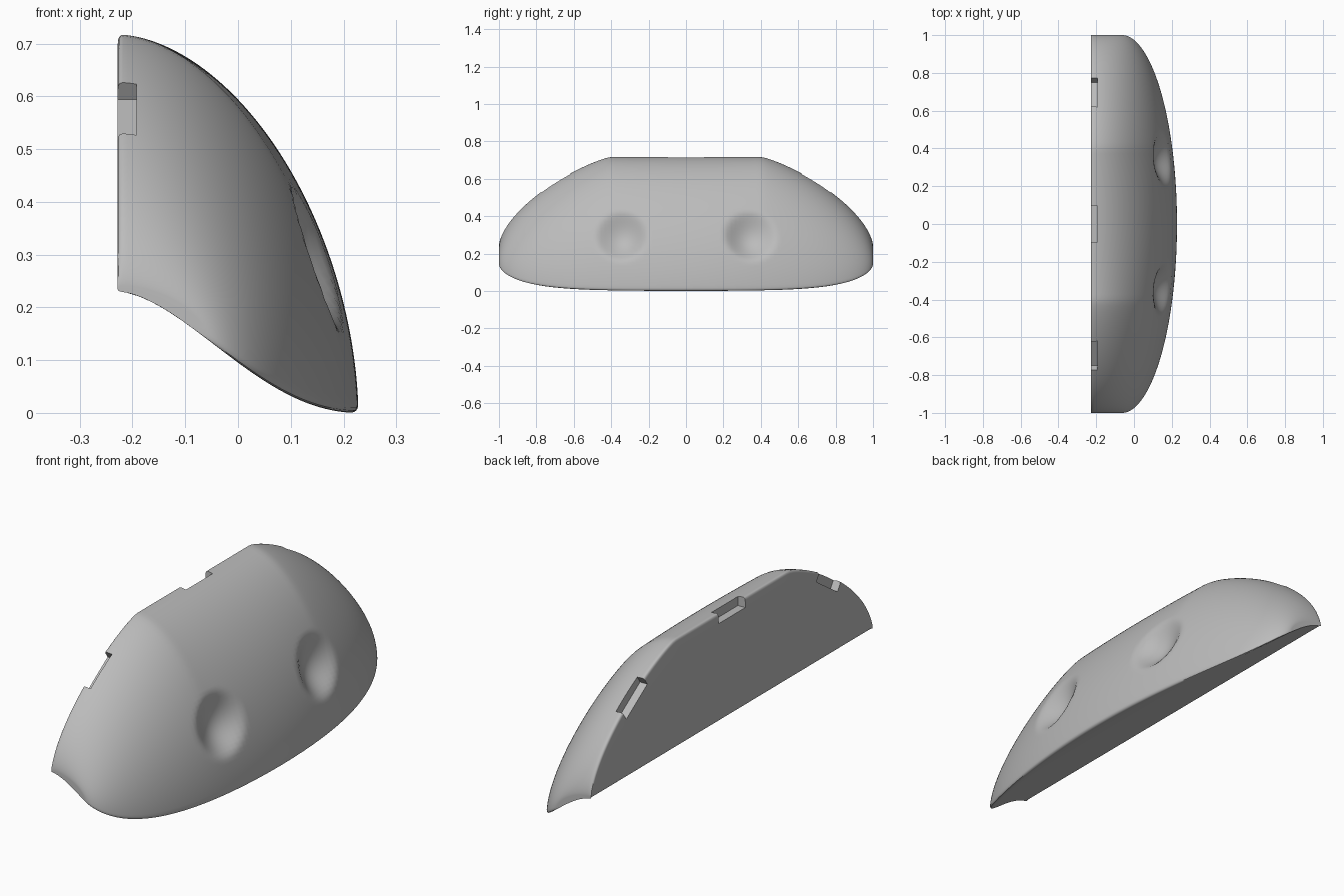
import bpy, bmesh, math
from mathutils import Vector, Matrix

cube = bpy.data.objects.get("Cube")
if cube:
    bpy.data.objects.remove(cube, do_unlink=True)

BACK, FRONT, TOP, BASE = -0.228, 0.228, 0.717, 0.23

grey = bpy.data.materials.new("plain grey")
grey.use_nodes = True
grey.diffuse_color = (0.5, 0.5, 0.5, 1)
grey.node_tree.nodes["Principled BSDF"].inputs["Base Color"].default_value = (0.5, 0.5, 0.5, 1)


def underside(x):
    u = max(0, (x - BACK) / (FRONT - BACK)) ** 0.85
    return BASE * (1 + math.cos(math.pi * min(u, 1))) / 2


def rim_height(y):
    w = min(1, max(0, (abs(y) - 0.4) / 0.6))
    return BASE + 0.012 + (TOP - BASE - 0.012) * (1 - w ** 1.25) ** 0.62


def lip_reach(y):
    return -0.06 + (FRONT + 0.06) * max(0, 1 - y * y) ** 0.52


def section(y):
    """Closed outline at y: domed top, underside, flat back, with rounded corners."""
    reach, rim = lip_reach(y), rim_height(y)
    low = underside(reach)

    def dome(t):
        a = t * math.pi / 2
        return Vector((BACK + (reach - BACK) * math.sin(a) ** (2 / 1.8),
                       y, low + (rim - low) * max(0, math.cos(a)) ** (2 / 1.8)))

    def under(t):
        x = reach + (BACK - reach) * t
        return Vector((x, y, underside(x)))

    def back(t):
        return Vector((BACK, y, BASE + (rim - BASE) * t))

    ring = []
    sides = [(dome, 56), (under, 16), (back, 4)]
    spans = []
    for curve, steps in sides:
        size = max((curve(0) - curve(1)).length, 0.001)
        cut = min(0.3, 0.018 / size)
        spans.append([curve(cut + (1 - 2 * cut) * i / steps) for i in range(steps + 1)])
    for k, (curve, steps) in enumerate(sides):
        ring += spans[k]
        p, corner, q = spans[k][-1], curve(1), spans[(k + 1) % 3][0]
        for s in (0.25, 0.5, 0.75):
            ring.append(p * (1 - s) ** 2 + corner * 2 * s * (1 - s) + q * s * s)
    return ring


# Lofted body
bm = bmesh.new()
stations = 140
rings = []
for i in range(stations + 1):
    y = math.sin(math.pi * (i / stations - 0.5))
    rings.append([bm.verts.new(p) for p in section(y)])
count = len(rings[0])
for a, b in zip(rings, rings[1:]):
    for j in range(count):
        k = (j + 1) % count
        bm.faces.new((a[j], a[k], b[k], b[j]))
bm.faces.new(rings[0])
bm.faces.new(rings[-1])
bmesh.ops.recalc_face_normals(bm, faces=bm.faces)

# Two thumb dimples pressed into the dome
for side in (-1, 1):
    centre = Vector((0.165, side * 0.345, 0.30))
    inward = Vector((-0.87, -side * 0.1, -0.42)).normalized()
    for v in bm.verts:
        offset = v.co - centre
        flat = offset - inward * offset.dot(inward)
        d = flat.length / 0.145
        if d < 1 and v.co.x > 0.03 and offset.dot(inward) < 0.08:
            v.co += inward * 0.06 * (1 - d * d) ** 1.5

mesh = bpy.data.meshes.new("body")
bm.to_mesh(mesh)
bm.free()
body = bpy.data.objects.new("body", mesh)
bpy.context.collection.objects.link(body)
mesh.materials.append(grey)


# Rectangular notches along the back rim
def cut_notch(y, z, tilt, length):
    cm = bmesh.new()
    bmesh.ops.create_cube(cm, size=1, matrix=Matrix.Translation((BACK, y, z))
                          @ Matrix.Rotation(tilt, 4, "X")
                          @ Matrix.Diagonal((0.072, length, 0.09, 1)))
    data = bpy.data.meshes.new("notch_cutter")
    cm.to_mesh(data)
    cm.free()
    data.materials.append(grey)
    cutter = bpy.data.objects.new("notch_cutter", data)
    bpy.context.collection.objects.link(cutter)
    cutter.hide_render = True
    mod = body.modifiers.new("notch", "BOOLEAN")
    mod.operation, mod.solver, mod.object = "DIFFERENCE", "EXACT", cutter
    bpy.context.view_layer.objects.active = body
    bpy.ops.object.modifier_apply(modifier=mod.name)
    bpy.data.objects.remove(cutter, do_unlink=True)


cut_notch(0, TOP, 0, 0.19)
for side in (-1, 1):
    cut_notch(side * 0.7, rim_height(0.7), -side * math.radians(34), 0.18)

bpy.ops.object.select_all(action="DESELECT")
body.select_set(True)
bpy.context.view_layer.objects.active = body
bpy.ops.object.shade_smooth_by_angle(angle=math.radians(35))
